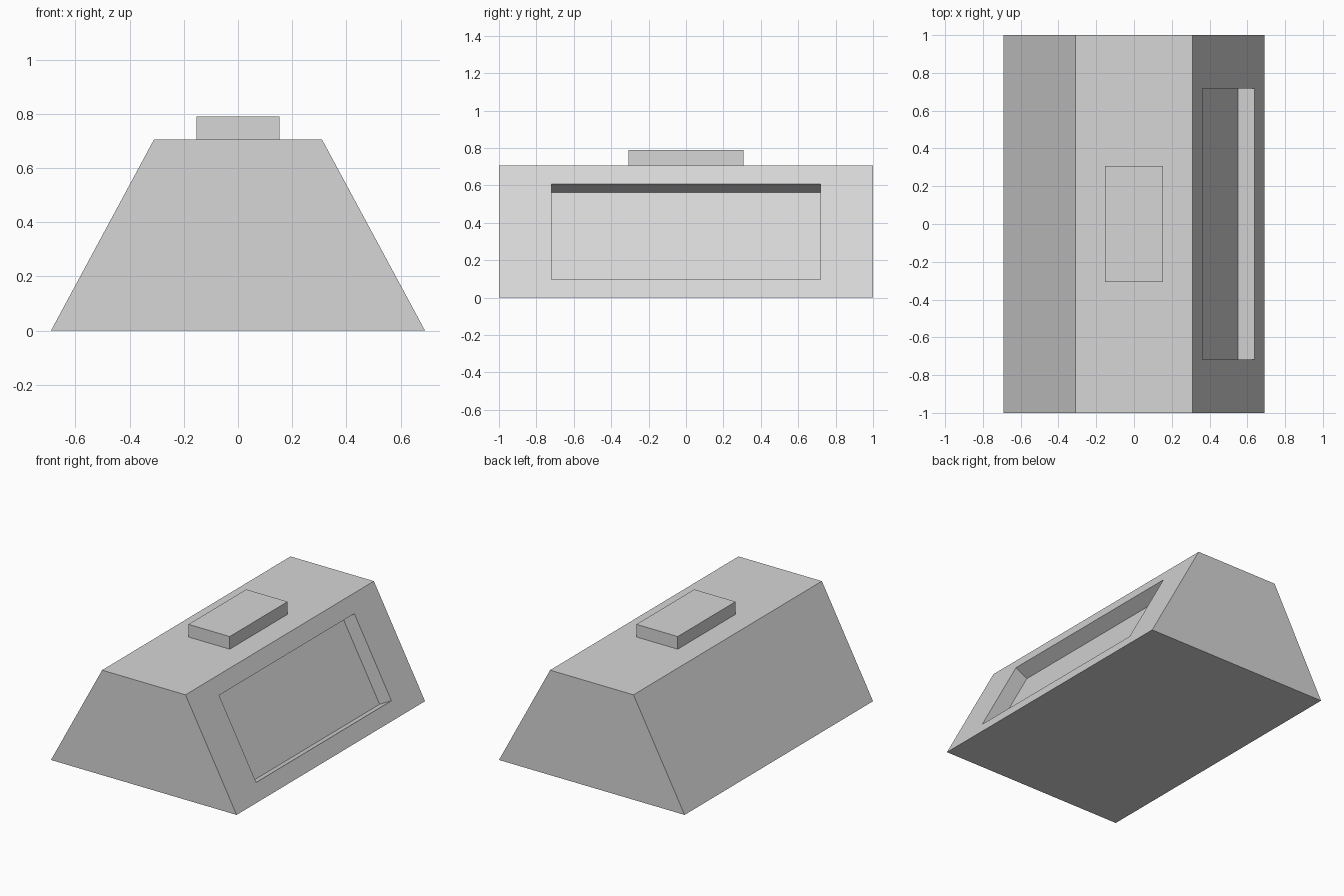
import bpy
import bmesh
from mathutils import Matrix

cube = bpy.data.objects.get("Cube")
if cube:
    bpy.data.objects.remove(cube, do_unlink=True)

# Single grey material
grey = bpy.data.materials.new("light_grey")
grey.use_nodes = True
colour = (0.67, 0.67, 0.67, 1)
grey.diffuse_color = colour
grey.node_tree.nodes["Principled BSDF"].inputs["Base Color"].default_value = colour

HALF_BASE, HALF_TOP, HEIGHT, HALF_LENGTH = 0.69, 0.31, 0.705, 1.0


def finish(name, bm):
    mesh = bpy.data.meshes.new(name)
    bm.to_mesh(mesh)
    bm.free()
    mesh.materials.append(grey)
    obj = bpy.data.objects.new(name, mesh)
    bpy.context.collection.objects.link(obj)
    return obj


def box(size, centre):
    bm = bmesh.new()
    bmesh.ops.create_cube(bm, size=1, matrix=Matrix.Translation(centre) @ Matrix.Diagonal((*size, 1)))
    return bm


# Wedge-sided body: a box tapered towards the top
bm = box((2 * HALF_BASE, 2 * HALF_LENGTH, HEIGHT), (0, 0, HEIGHT / 2))
for v in bm.verts:
    if v.co.z > HEIGHT / 2:
        v.co.x *= HALF_TOP / HALF_BASE
bm.normal_update()

# Rectangular recess sunk square into the left sloping side
panel = max(bm.faces, key=lambda f: f.normal.x)
normal = panel.normal.copy()
bmesh.ops.inset_individual(bm, faces=[panel], thickness=0.11, use_even_offset=True)
for v in panel.verts:
    v.co.y = 0.718 if v.co.y > 0 else -0.718
bmesh.ops.inset_individual(bm, faces=[panel], thickness=0)
for v in panel.verts:
    v.co -= normal * 0.1
bm.normal_update()
finish("body", bm)

# Raised block on top
finish("top_block", box((0.307, 0.614, 0.085), (0, 0, HEIGHT + 0.0425)))
